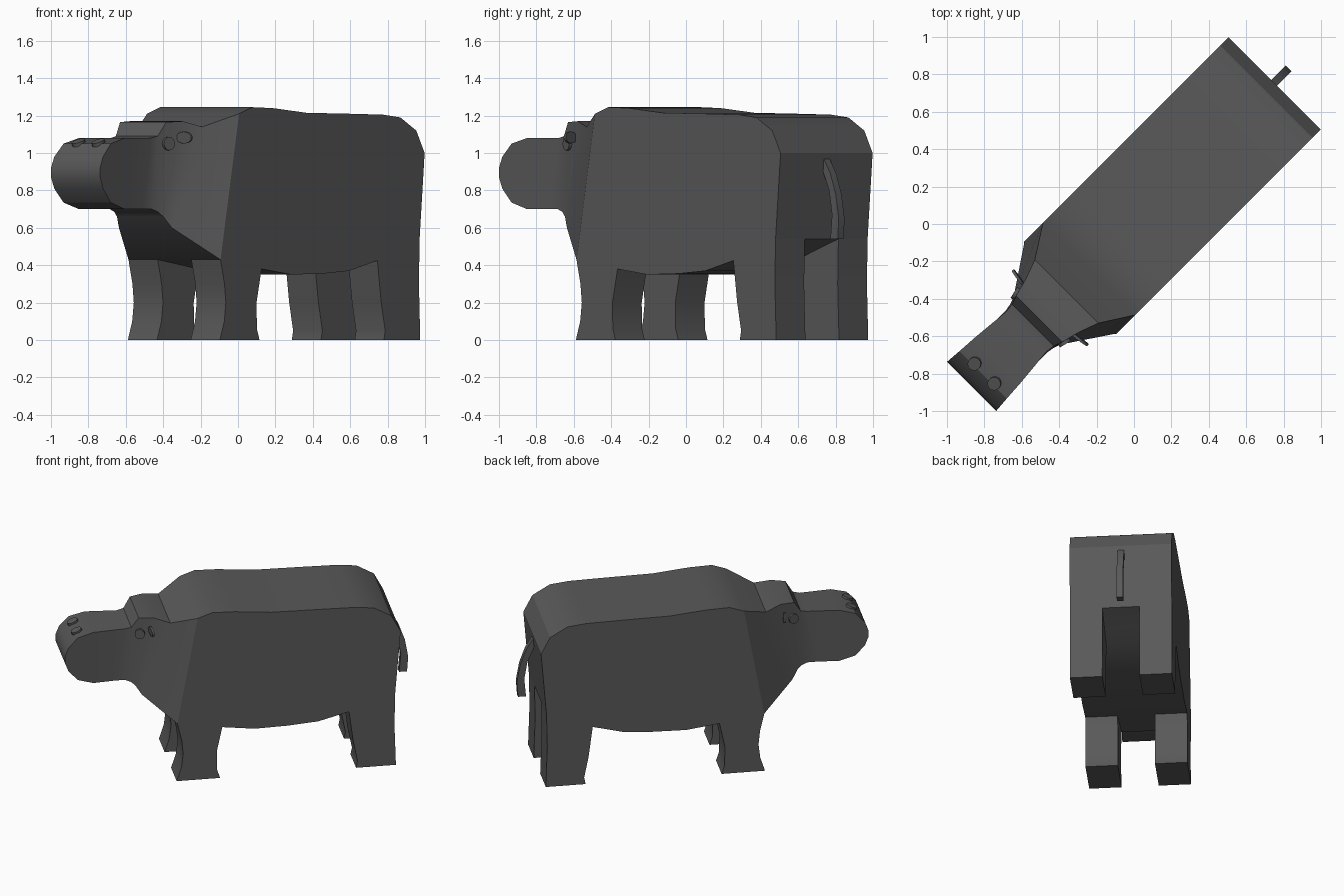
import bpy, bmesh
from math import pi, radians
from mathutils import Matrix, Vector

cube = bpy.data.objects.get("Cube")
if cube:
    bpy.data.objects.remove(cube, do_unlink=True)

grey = bpy.data.materials.new("dark grey")
grey.use_nodes = True
colour = (0.1, 0.1, 0.1, 1)
grey.diffuse_color = colour
grey.node_tree.nodes["Principled BSDF"].inputs["Base Color"].default_value = colour

# The animal is built along local x (tail at +x), then turned to stand diagonally
TURN = Matrix.Rotation(radians(45), 4, "Z")


def finish(name, bm):
    bmesh.ops.recalc_face_normals(bm, faces=bm.faces)
    bm.transform(TURN)
    mesh = bpy.data.meshes.new(name)
    bm.to_mesh(mesh)
    bm.free()
    mesh.materials.append(grey)
    obj = bpy.data.objects.new(name, mesh)
    bpy.context.collection.objects.link(obj)
    bpy.ops.object.select_all(action="DESELECT")
    obj.select_set(True)
    bpy.context.view_layer.objects.active = obj
    bpy.ops.object.shade_smooth_by_angle(angle=radians(28))


def prism(name, profile, y0, y1):
    """Side profile (x, z) extruded across from y0 to y1."""
    bm = bmesh.new()
    face = bm.faces.new([bm.verts.new((x, y0, z)) for x, z in profile])
    out = bmesh.ops.extrude_face_region(bm, geom=[face])
    moved = [g for g in out["geom"] if isinstance(g, bmesh.types.BMVert)]
    bmesh.ops.translate(bm, verts=moved, vec=(0, y1 - y0, 0))
    finish(name, bm)


def disc(name, centre, axis, size, thickness):
    """Thin oval disc facing along the axis."""
    bm = bmesh.new()
    bmesh.ops.create_cone(bm, cap_ends=True, segments=16, radius1=1, radius2=1, depth=1)
    turn = Vector(axis).to_track_quat("Z", "Y").to_matrix().to_4x4()
    scale = Matrix.Diagonal((size[0], size[1], thickness, 1))
    bm.transform(Matrix.Translation(centre) @ turn @ scale)
    finish(name, bm)


# Torso and head: stations of top x, top z, bottom x, bottom z, top and bottom half width
W = 0.348
stations = [
    (1.063, 1.0, 1.025, .54, W, W), (1.0, 1.12, .95, .515, W, W),
    (.88, 1.19, .85, .48, W, W), (.75, 1.205, .706, .425, W, W),
    (.494, 1.21, .494, .37, W, W), (.17, 1.215, .29, .355, W, W),
    (-.085, 1.24, .056, .35, W, W), (-.24, 1.245, -.17, .38, W, W),
    (-.34, 1.21, -.48, .43, W, W), (-.51, 1.14, -.70, .60, .24, .2),
    (-.62, 1.17, -.74, .66, .2, .175), (-.717, 1.165, -.77, .685, .175, .165),
    (-.765, 1.09, -.81, .7, .158, .158), (-.813, 1.08, -.88, .7, .152, .158),
    (-1.03, 1.08, -1.03, .7, .172, .172), (-1.14, 1.05, -1.14, .735, .179, .179),
    (-1.205, .98, -1.205, .81, .184, .184), (-1.228, .92, -1.228, .87, .186, .186),
]
bm = bmesh.new()
rings = []
for xt, zt, xb, zb, wt, wb in stations:
    corners = ((xt, -wt, zt), (xt, wt, zt), (xb, wb, zb), (xb, -wb, zb))
    rings.append([bm.verts.new(c) for c in corners])
for a, b in zip(rings, rings[1:]):
    for i in range(4):
        j = (i + 1) % 4
        bm.faces.new((a[i], a[j], b[j], b[i]))
bm.faces.new(rings[0])
bm.faces.new(rings[-1])
finish("body_and_head", bm)

# Legs, flush with the flanks
rear_leg = [(.706, .425), (.735, .2), (.765, .05), (.755, 0), (1.03, 0), (1.02, .3),
            (1.025, .54), (.95, .515), (.85, .48)]
front_leg = [(-.48, .43), (-.45, .3), (-.44, .2), (-.452, .1), (-.485, 0),
             (-.185, 0), (-.205, .06), (-.208, .2), (-.17, .38)]

# Paired parts; the model's left lies on the negative local y side
for side, s in (("left", -1), ("right", 1)):
    prism("rear_leg_" + side, rear_leg, s * .127, s * W)
    prism("front_leg_" + side, front_leg, s * .127, s * W)
    disc("eye_" + side, (-.71, s * .183, 1.05), (-.25, s, 0), (.034, .036), .025)
    disc("ear_" + side, (-.64, s * .235, 1.083), (1, s * -.15, .1), (.05, .032), .014)
    disc("nostril_" + side, (-1.13, s * .075, 1.055), (-.4, 0, 1), (.035, .038), .02)

# Tail
tail = [(1.04, .98), (1.06, .97), (1.11, .89), (1.15, .78), (1.173, .65), (1.165, .54),
        (1.11, .54), (1.122, .67), (1.1, .8), (1.05, .91)]
prism("tail", tail, -.018, .026)
